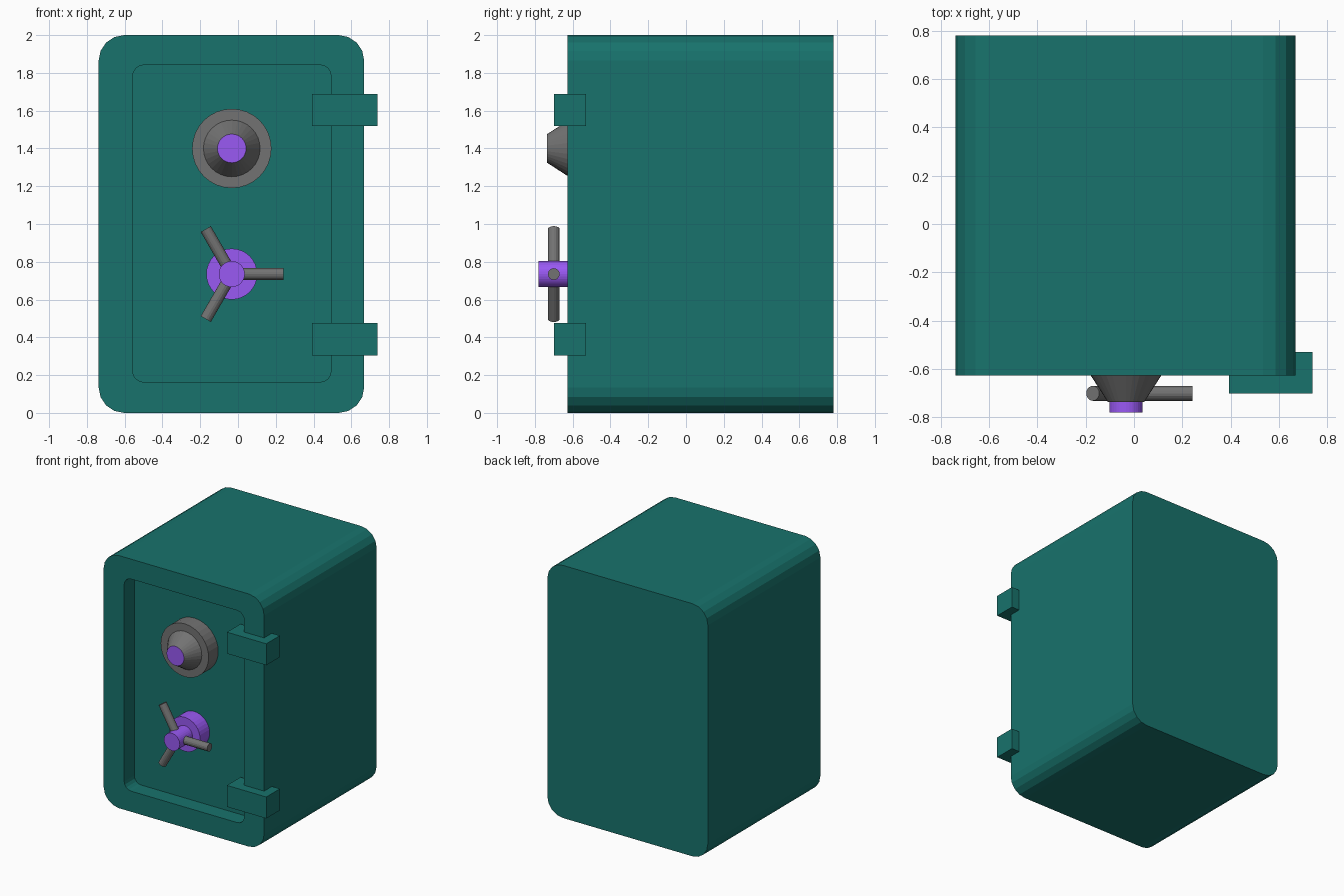
import bpy, bmesh
from math import sin, cos, pi, radians
from mathutils import Matrix, Vector

if "Cube" in bpy.data.objects:
    bpy.data.objects.remove(bpy.data.objects["Cube"])


def material(name, rgb):
    m = bpy.data.materials.new(name)
    m.diffuse_color = (*rgb, 1)
    m.use_nodes = True
    m.node_tree.nodes["Principled BSDF"].inputs["Base Color"].default_value = m.diffuse_color
    return m


TEAL = material("teal_paint", (0.009, 0.17, 0.15))
PURPLE = material("purple_paint", (0.32, 0.10, 0.90))
STEEL = material("dark_steel", (0.17, 0.17, 0.17))


def finish(bm, name, mat):
    bmesh.ops.recalc_face_normals(bm, faces=bm.faces)
    me = bpy.data.meshes.new(name)
    bm.to_mesh(me)
    bm.free()
    me.materials.append(mat)
    ob = bpy.data.objects.new(name, me)
    bpy.context.collection.objects.link(ob)
    return ob


def box(name, lo, hi, mat):
    lo, hi = Vector(lo), Vector(hi)
    bm = bmesh.new()
    bmesh.ops.create_cube(bm, size=1, matrix=Matrix.Translation((lo + hi) / 2) @ Matrix.Diagonal((*(hi - lo), 1)))
    return finish(bm, name, mat)


def rod(name, start, end, r1, r2, mat, sides=32):
    """Cylinder or cone between two points."""
    a, b = Vector(start), Vector(end)
    rot = (b - a).to_track_quat('Z', 'Y').to_matrix().to_4x4()
    bm = bmesh.new()
    bmesh.ops.create_cone(bm, cap_ends=True, segments=sides, radius1=r1, radius2=r2,
                          depth=(b - a).length, matrix=Matrix.Translation((a + b) / 2) @ rot)
    return finish(bm, name, mat)


def rounded_loop(bm, x0, x1, z0, z1, r, y, seg=4):
    """Ring of vertices around a rounded rectangle in the xz plane."""
    corners = [(x1 - r, z1 - r), (x0 + r, z1 - r), (x0 + r, z0 + r), (x1 - r, z0 + r)]
    return [bm.verts.new((cx + r * cos(a), y, cz + r * sin(a)))
            for q, (cx, cz) in enumerate(corners)
            for a in [(q + i / seg) * pi / 2 for i in range(seg + 1)]]


# Body: rounded case with a recessed door panel
outer = (-0.738, 0.668, 0, 2, 0.135)
inner = (-0.558, 0.493, 0.163, 1.842, 0.06)
bm = bmesh.new()
rings = [rounded_loop(bm, *shape, y) for shape, y in
         ((outer, 0.78), (outer, -0.627), (inner, -0.627), (inner, -0.50))]
for a, b in zip(rings, rings[1:]):
    for i in range(len(a)):
        j = (i + 1) % len(a)
        bm.faces.new((a[i], a[j], b[j], b[i]))
bm.faces.new(rings[0])
bm.faces.new(rings[-1])
finish(bm, "safe_body", TEAL)

# Hinges
for name, z in (("lower_hinge", 0.305), ("upper_hinge", 1.518)):
    box(name, (0.393, -0.70, z), (0.738, -0.53, z + 0.17), TEAL)

# Combination dial
X, DZ, HZ = -0.033, 1.40, 0.735
rod("dial_base", (X, -0.50, DZ), (X, -0.62, DZ), 0.21, 0.21, STEEL)
rod("dial_cone", (X, -0.62, DZ), (X, -0.735, DZ), 0.15, 0.076, STEEL)
rod("dial_cap", (X, -0.735, DZ), (X, -0.737, DZ), 0.076, 0.076, PURPLE)

# Three-spoke handle
rod("handle_base", (X, -0.50, HZ), (X, -0.62, HZ), 0.135, 0.135, PURPLE)
rod("handle_hub", (X, -0.62, HZ), (X, -0.78, HZ), 0.069, 0.069, PURPLE)
for i in range(3):
    a = radians(120 * i)
    rod(f"handle_spoke_{i + 1}", (X, -0.70, HZ),
        (X + 0.275 * cos(a), -0.70, HZ + 0.275 * sin(a)), 0.031, 0.031, STEEL, sides=16)
